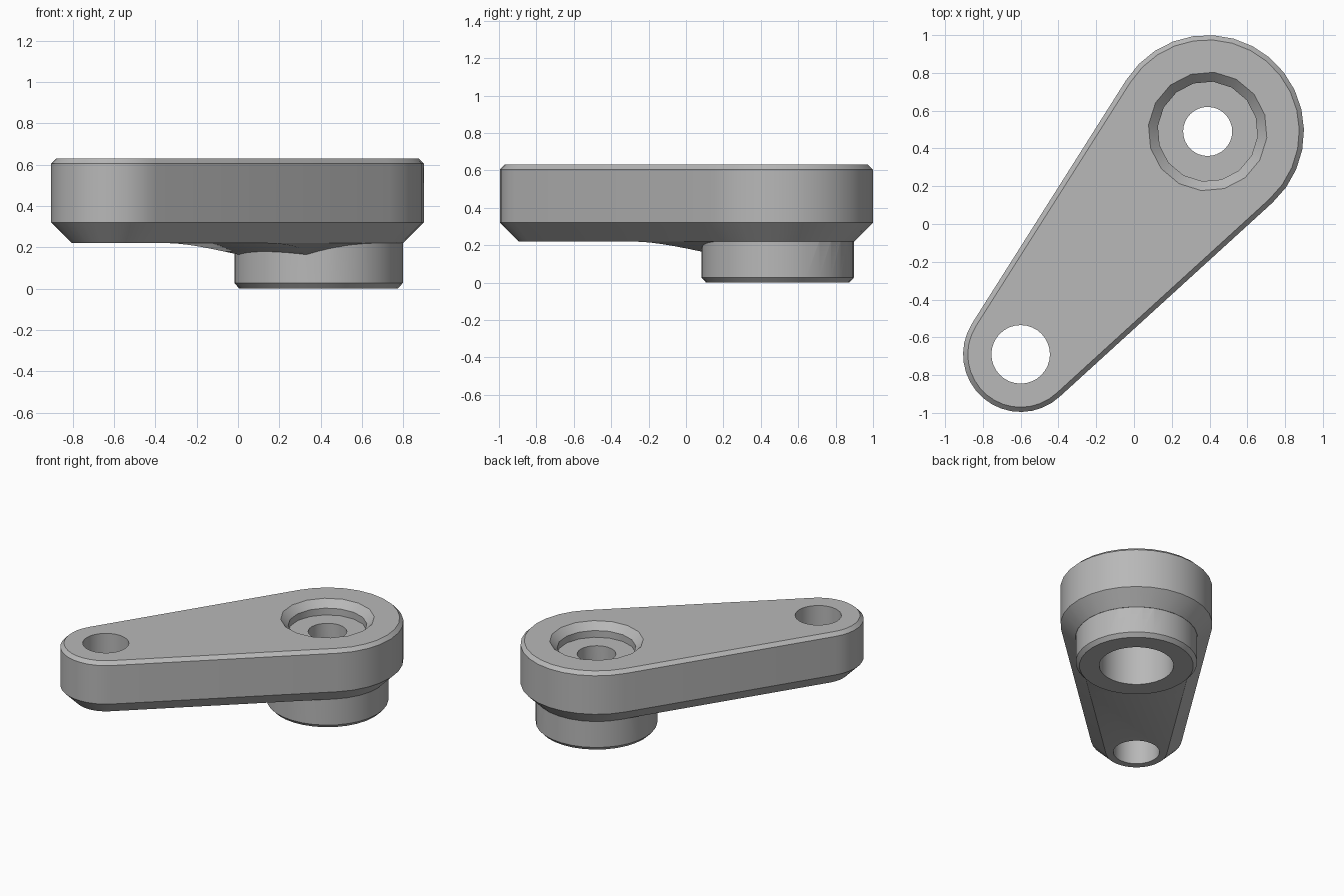
import bpy, bmesh, math
from mathutils import Matrix, Vector

if "Cube" in bpy.data.objects:
    bpy.data.objects.remove(bpy.data.objects["Cube"], do_unlink=True)

# Main dimensions: local x runs from the big end to the small end
BIG = Vector((0.39, 0.49, 0))
SMALL = Vector((-0.60, -0.69, 0))
R_BIG, R_SMALL, R_BOSS = 0.51, 0.305, 0.408
AXIS = SMALL - BIG
LENGTH = AXIS.length
TANGENT = math.acos((R_BIG - R_SMALL) / LENGTH)
PLACE = Matrix.Translation(BIG) @ Matrix.Rotation(math.atan2(AXIS.y, AXIS.x), 4, "Z")

steel = bpy.data.materials.new("plain_grey")
steel.use_nodes = True
GREY = (0.48, 0.48, 0.48, 1)
steel.diffuse_color = GREY
steel.node_tree.nodes["Principled BSDF"].inputs["Base Color"].default_value = GREY


def loft(name, rings):
    """Closed solid skinned through rings of equal point count."""
    bm = bmesh.new()
    loops = [[bm.verts.new(PLACE @ Vector(p)) for p in ring] for ring in rings]
    n = len(loops[0])
    for a, b in zip(loops, loops[1:]):
        for i in range(n):
            j = (i + 1) % n
            bm.faces.new((a[i], a[j], b[j], b[i]))
    bm.faces.new(loops[0])
    bm.faces.new(loops[-1])
    bmesh.ops.recalc_face_normals(bm, faces=bm.faces)
    mesh = bpy.data.meshes.new(name)
    bm.to_mesh(mesh)
    bm.free()
    mesh.materials.append(steel)
    obj = bpy.data.objects.new(name, mesh)
    bpy.context.collection.objects.link(obj)
    return obj


def lathe(name, profile, x=0, sides=32):
    """Solid of revolution from (radius, height) points."""
    turn = [2 * math.pi * (i + 0.5) / sides for i in range(sides)]
    return loft(name, [[(x + r * math.cos(a), r * math.sin(a), z) for a in turn]
                       for r, z in profile])


def arm_outline(inset, z, steps=16):
    """Two arcs joined by their common tangents."""
    points = []
    for x, r, start, sweep in ((0, R_BIG, TANGENT, 2 * math.pi - 2 * TANGENT),
                               (LENGTH, R_SMALL, -TANGENT, 2 * TANGENT)):
        for i in range(steps + 1):
            a = start + sweep * i / steps
            points.append((x + (r - inset) * math.cos(a), (r - inset) * math.sin(a), z))
    return points


def ramp_section(u):
    """Cross-section of the curved web that swells down to the boss."""
    t = min(1, (0.75 - u) / 0.40)
    edge = (R_BIG - 0.10 - math.cos(TANGENT) * u) / math.sin(TANGENT) - 0.002
    low = edge - 0.003 + (0.217 - edge) * t * t
    z = 0.219 - 0.054 * t * t
    half = [(low, z), (edge, 0.22), (edge, 0.26)]
    return ([(u, y, h) for y, h in half] +
            [(u, -y, h) for y, h in reversed(half)])


def combine(target, tool, operation):
    """Apply a boolean and discard the tool."""
    mod = target.modifiers.new(operation.lower(), "BOOLEAN")
    mod.operation, mod.solver, mod.object = operation, "EXACT", tool
    tool.hide_render = True
    bpy.ops.object.select_all(action="DESELECT")
    bpy.context.view_layer.objects.active = target
    target.select_set(True)
    bpy.ops.object.modifier_apply(modifier=mod.name)
    bpy.data.objects.remove(tool, do_unlink=True)


# Tapered arm with a small top chamfer and a large bottom chamfer
arm = loft("lever_arm", [arm_outline(i, z) for i, z in
                         ((0.10, 0.22), (0, 0.32), (0, 0.605), (0.025, 0.63))])

# Round boss and the ramp leading into it
boss = lathe("boss", [(R_BOSS - 0.025, 0), (R_BOSS, 0.027), (R_BOSS, 0.30)])
ramp = loft("ramp", [ramp_section(0.75 - 0.067 * i) for i in range(11)])
combine(arm, ramp, "UNION")
combine(arm, boss, "UNION")

# Stepped bore with countersunk recess, and plain hole at the small end
bore = lathe("bore_cutter", [(0.25, -0.1), (0.25, 0.42), (0.13, 0.42), (0.13, 0.5)])
recess = lathe("recess_cutter", [(0.265, 0.53), (0.265, 0.58), (0.315, 0.63), (0.365, 0.68)],
               sides=16)
pilot = lathe("pilot_cutter", [(0.13, 0.4), (0.13, 0.8)])
hole = lathe("hole_cutter", [(0.155, 0), (0.155, 0.8)], LENGTH)
for cutter in (bore, recess, pilot, hole):
    combine(arm, cutter, "DIFFERENCE")

bpy.ops.object.shade_smooth_by_angle(angle=math.radians(30))
